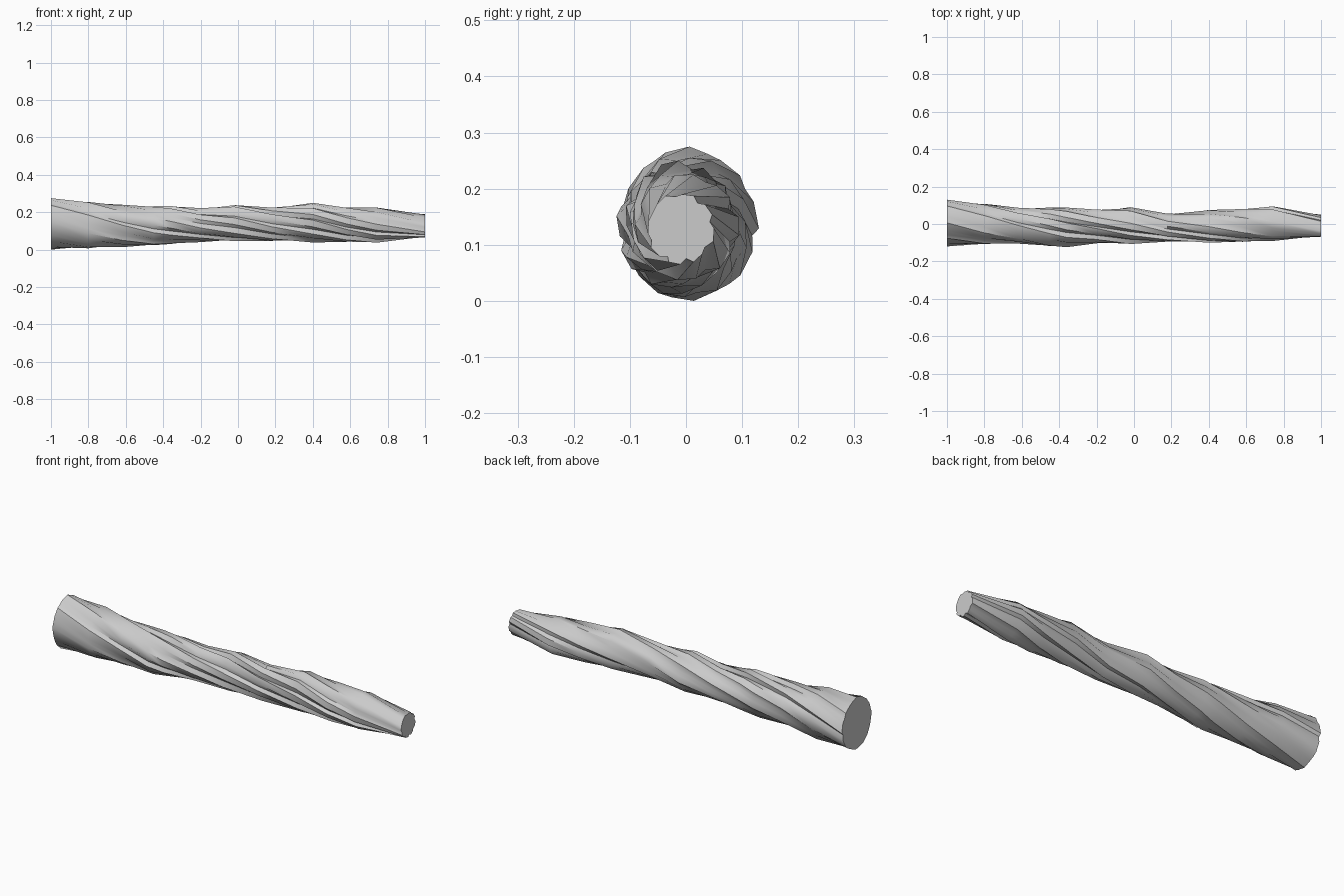
import bpy, bmesh, math, random

if "Cube" in bpy.data.objects:
    bpy.data.objects.remove(bpy.data.objects["Cube"])

random.seed(4)
LOBES, PER = 8, 3
N = LOBES * PER
TWIST = 2.2  # radians per unit of length

# stations along the log: x, y min, y max, z min, z max, groove depth
stations = [
    (-1.00, -0.120, 0.130, 0.000, 0.275, 0.07),
    (-0.80, -0.108, 0.108, 0.007, 0.255, 0.10),
    (-0.62, -0.105, 0.087, 0.013, 0.240, 0.13),
    (-0.45, -0.118, 0.088, 0.024, 0.232, 0.16),
    (-0.36, -0.124, 0.088, 0.030, 0.234, 0.16),
    (-0.20, -0.103, 0.077, 0.040, 0.222, 0.18),
    (-0.02, -0.107, 0.090, 0.045, 0.238, 0.18),
    (0.18, -0.094, 0.055, 0.047, 0.225, 0.18),
    (0.40, -0.100, 0.075, 0.038, 0.250, 0.18),
    (0.58, -0.095, 0.080, 0.042, 0.225, 0.18),
    (0.74, -0.091, 0.095, 0.037, 0.225, 0.18),
    (1.00, -0.068, 0.050, 0.065, 0.190, 0.14),
]

# uneven lobe spacing and strength, shared by all rings so ridges run through
offset = [random.uniform(-0.10, 0.10) for _ in range(LOBES)]
strength = [random.uniform(0.5, 1.3) for _ in range(LOBES)]


def ring(x, y0, y1, z0, z1, depth):
    """Twisted, grooved cross-section fitted to the given box."""
    pts = []
    for i in range(N):
        lobe, k = divmod(i, PER)
        a = (lobe + (0, 0.45, 0.72)[k]) * math.tau / LOBES + offset[lobe]
        a += TWIST * (x + 1)
        r = (1, 0.97, 1 - depth * strength[lobe])[k] + random.uniform(-0.03, 0.03)
        pts.append((r * math.cos(a), r * math.sin(a)))
    ys, zs = [p[0] for p in pts], [p[1] for p in pts]

    def fit(v, vals, lo, hi):
        return lo + (v - min(vals)) / (max(vals) - min(vals)) * (hi - lo)

    return [(x, fit(y, ys, y0, y1), fit(z, zs, z0, z1)) for y, z in pts]


# twisted log: loft the rings and cap both ends
bm = bmesh.new()
rings = [[bm.verts.new(p) for p in ring(*s)] for s in stations]
for a, b in zip(rings, rings[1:]):
    for i in range(N):
        j = (i + 1) % N
        bm.faces.new((a[i], a[j], b[j], b[i]))
bm.faces.new(rings[0])
bm.faces.new(rings[-1])
bmesh.ops.recalc_face_normals(bm, faces=bm.faces)
mesh = bpy.data.meshes.new("twisted_log")
bm.to_mesh(mesh)
bm.free()
log = bpy.data.objects.new("twisted_log", mesh)
bpy.context.collection.objects.link(log)
bpy.context.view_layer.objects.active = log
log.select_set(True)
bpy.ops.object.shade_smooth_by_angle(angle=math.radians(40))
